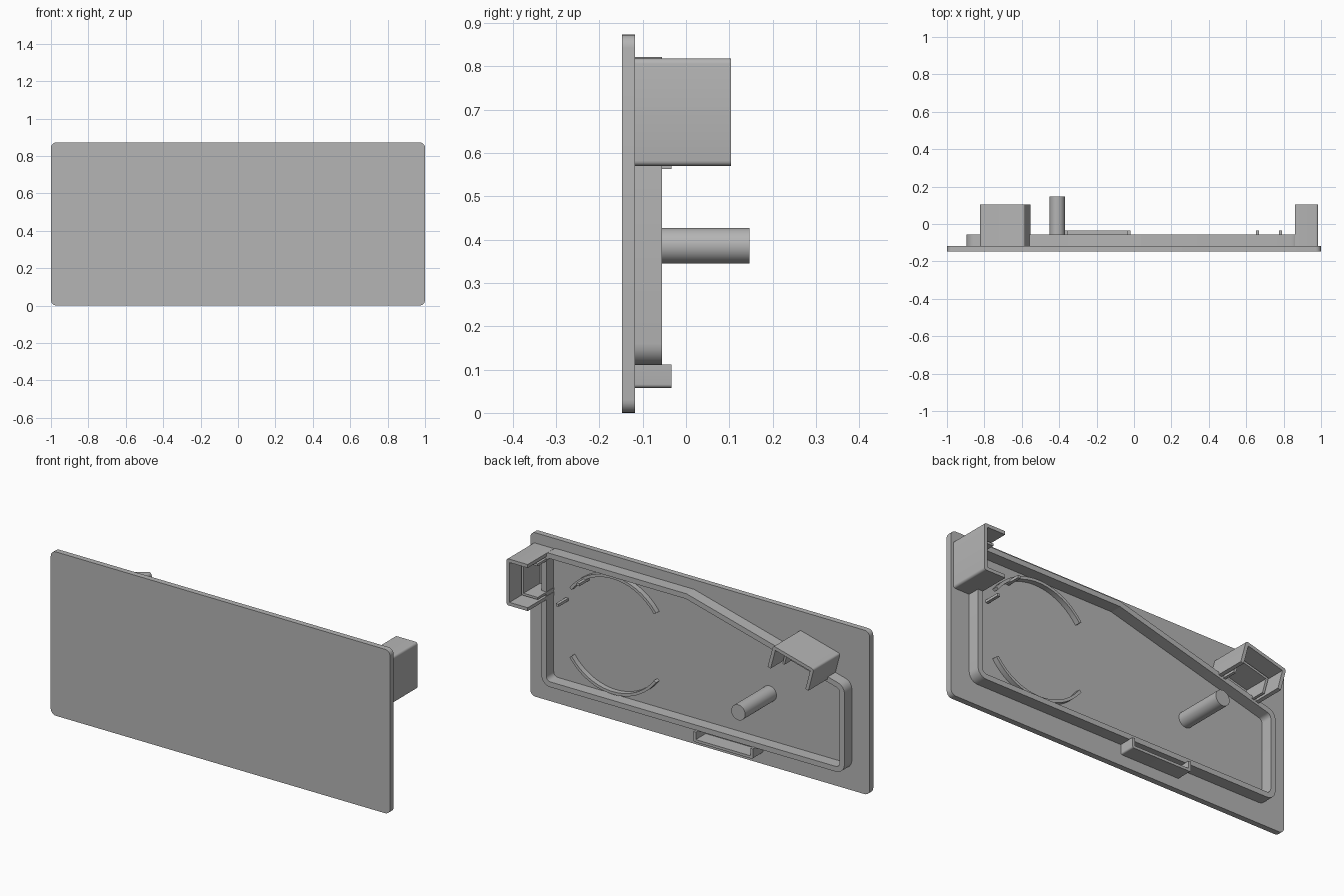
import bpy, bmesh
from math import cos, sin, tan, radians, pi
from mathutils import Vector, Matrix

if "Cube" in bpy.data.objects:
    bpy.data.objects.remove(bpy.data.objects["Cube"], do_unlink=True)

grey = bpy.data.materials.new("plain grey")
grey.use_nodes = True
colour = (0.46, 0.46, 0.46, 1)
grey.diffuse_color = colour
grey.node_tree.nodes["Principled BSDF"].inputs["Base Color"].default_value = colour

BACK = -0.118      # rear face of the plate
RIM_TOP = -0.055


def finish(name, bm):
    bmesh.ops.recalc_face_normals(bm, faces=bm.faces)
    mesh = bpy.data.meshes.new(name)
    bm.to_mesh(mesh)
    bm.free()
    mesh.materials.append(grey)
    obj = bpy.data.objects.new(name, mesh)
    bpy.context.collection.objects.link(obj)
    bpy.ops.object.select_all(action='DESELECT')
    obj.select_set(True)
    bpy.context.view_layer.objects.active = obj
    bpy.ops.object.shade_smooth_by_angle(angle=radians(30))
    return obj


def rounded(points, radii, steps=6):
    """Round each corner of an x-z outline with an arc."""
    out = []
    n = len(points)
    for i, r in enumerate(radii):
        p = Vector(points[i])
        a = (Vector(points[i - 1]) - p).normalized()
        b = (Vector(points[(i + 1) % n]) - p).normalized()
        if r == 0:
            out.append(p)
            continue
        half = a.angle(b) / 2
        centre = p + (a + b).normalized() * (r / sin(half))
        start = p + a * (r / tan(half)) - centre
        end = p + b * (r / tan(half)) - centre
        turn = pi - 2 * half
        for k in range(steps + 1):
            t = k / steps
            v = (start * sin((1 - t) * turn) + end * sin(t * turn)) / sin(turn)
            out.append(centre + v)
    return out


def inset(points, d):
    """Mitred inset of a counter-clockwise outline."""
    out = []
    n = len(points)
    for i in range(n):
        p = Vector(points[i])
        e1 = (p - Vector(points[i - 1])).normalized()
        e2 = (Vector(points[(i + 1) % n]) - p).normalized()
        n1, n2 = Vector((-e1.y, e1.x)), Vector((-e2.y, e2.x))
        out.append(p + (n1 + n2) * (d / (1 + n1.dot(n2))))
    return out


def prism(name, outline, y0, y1):
    bm = bmesh.new()
    face = bm.faces.new([bm.verts.new((p[0], y0, p[1])) for p in outline])
    new = bmesh.ops.extrude_face_region(bm, geom=[face])["geom"]
    moved = [v for v in new if isinstance(v, bmesh.types.BMVert)]
    bmesh.ops.translate(bm, verts=moved, vec=(0, y1 - y0, 0))
    return finish(name, bm)


def ring(name, outer, inner, y0, y1):
    bm = bmesh.new()
    loops = [[bm.verts.new((p[0], y, p[1])) for p in line]
             for line, y in ((outer, y0), (outer, y1), (inner, y1), (inner, y0))]
    n = len(outer)
    for k in range(4):
        a, b = loops[k], loops[(k + 1) % 4]
        for i in range(n):
            j = (i + 1) % n
            bm.faces.new((a[i], a[j], b[j], b[i]))
    return finish(name, bm)


def box(x0, x1, z0, z1):
    return [(x0, z0), (x1, z0), (x1, z1), (x0, z1)]


# Front plate with rounded corners
prism("front_plate", rounded(box(-1, 1, 0, 0.873), [0.03] * 4), -0.148, BACK)

# Raised rim with one sloping side
rim = [(-0.895, 0.11), (0.89, 0.11), (0.89, 0.822), (0.035, 0.822), (-0.895, 0.577)]
ring("rim", rounded(rim, [0.05, 0.05, 0.05, 0.03, 0.05]),
     rounded(inset(rim, 0.028), [0.025, 0.025, 0.025, 0.03, 0.025]), BACK, RIM_TOP)


# Side clips: a deep open channel holding a shallower inner channel
def channel(width, reach, depth, wall, r):
    h = width / 2
    pts = [(reach - depth, -h), (reach, -h), (reach, h), (reach - depth, h),
           (reach - depth, h - wall), (reach - wall, h - wall),
           (reach - wall, wall - h), (reach - depth, wall - h)]
    return rounded(pts, [0, r, r, 0, 0, 0, 0, 0], 4)


def clip(name, centre, angle):
    turn = Matrix.Rotation(angle, 2)
    for part, shape, top in (
            ("shell", channel(0.248, 0, 0.125, 0.018, 0.012), 0.104),
            ("inner_channel", channel(0.19, -0.03, 0.095, 0.012, 0.004), 0.02)):
        prism(name + "_" + part, [turn @ p + Vector(centre) for p in shape], BACK, top)


clip("left_clip", (0.985, 0.694), 0)
clip("right_clip", (-0.706, 0.741), radians(104.8))

# Round peg
peg = [(-0.41 + 0.041 * cos(k * pi / 20), 0.386 + 0.041 * sin(k * pi / 20))
       for k in range(40)]
prism("peg", peg, BACK, 0.146)

# Tray under the rim, open at the top
tray = box(-0.37, -0.02, 0.058, 0.112)
wall = 0.014
tray_outline = [tray[3], tray[0], tray[1], tray[2], (-0.02 - wall, 0.112),
                (-0.02 - wall, 0.058 + wall), (-0.37 + wall, 0.058 + wall),
                (-0.37 + wall, 0.112)]
prism("lower_tray", rounded(tray_outline, [0, 0.008, 0.008, 0, 0, 0, 0, 0], 4),
      BACK, -0.034)

# Two curved locating ridges
for name, start in (("upper_ridge", 36), ("lower_ridge", 216)):
    angles = [radians(start + 108 * k / 28) for k in range(29)]
    arc = [(0.495 + r * cos(a), 0.465 + r * sin(a))
           for r, line in ((0.315, angles), (0.3, angles[::-1])) for a in line]
    prism(name, arc, BACK, -0.09)

# Small locating posts
for name, x, z in (("upper_post", 0.66, 0.712), ("side_post", 0.783, 0.57)):
    prism(name, box(x - 0.008, x + 0.008, z - 0.007, z + 0.007), BACK, -0.034)
